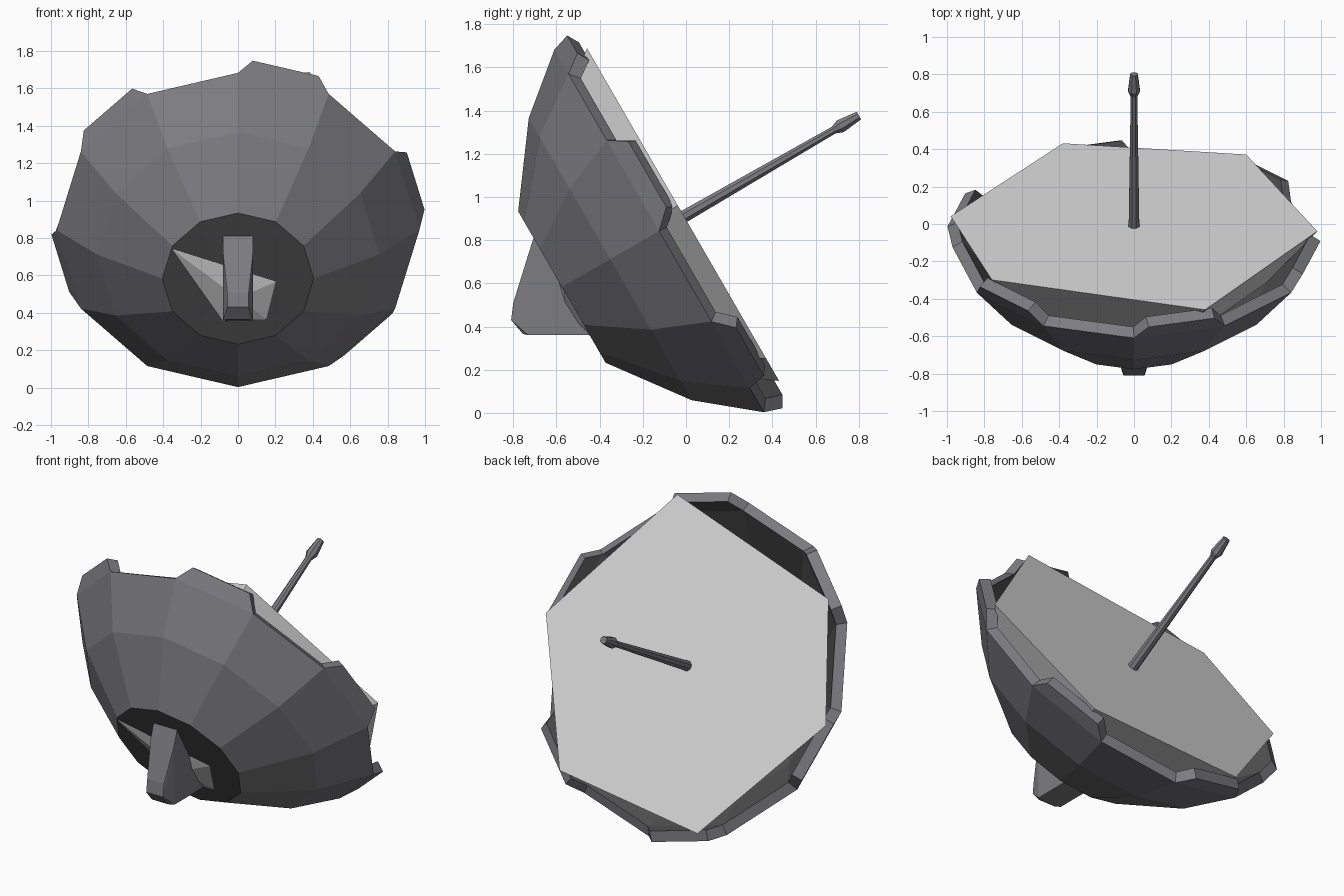
import bpy, bmesh
from math import sin, cos, radians, pi
from mathutils import Vector

if "Cube" in bpy.data.objects:
    bpy.data.objects.remove(bpy.data.objects["Cube"])

# Dish frame: x across, v up along the opening, a out along the 30 degree axis
CENTRE = Vector((0, 0, 0.915))
V = Vector((0, -0.5, 0.866))
A = Vector((0, 0.866, 0.5))


def place(x, v, a):
    return CENTRE + Vector((x, 0, 0)) + V * v + A * a


def polar(deg, r, a):
    return place(r * sin(radians(deg)), r * cos(radians(deg)), a)


def material(name, rgb):
    m = bpy.data.materials.new(name)
    m.diffuse_color = (*rgb, 1)
    m.use_nodes = True
    m.node_tree.nodes["Principled BSDF"].inputs["Base Color"].default_value = m.diffuse_color
    return m


GREY = material("metal grey", (0.205, 0.205, 0.22))
DARK = material("dark grey", (0.085, 0.085, 0.085))
LIGHT = material("light grey", (0.68, 0.68, 0.68))


def finish(bm, name, mats):
    me = bpy.data.meshes.new(name)
    bm.to_mesh(me)
    bm.free()
    for m in mats:
        me.materials.append(m)
    ob = bpy.data.objects.new(name, me)
    bpy.context.collection.objects.link(ob)
    return ob


def hull(points, name, mat):
    bm = bmesh.new()
    for p in points:
        bm.verts.new(p)
    res = bmesh.ops.convex_hull(bm, input=bm.verts[:])
    loose = [v for v in bm.verts if not v.link_faces]
    bmesh.ops.delete(bm, geom=loose, context='VERTS')
    bmesh.ops.recalc_face_normals(bm, faces=bm.faces[:])
    return finish(bm, name, [mat])


# Dish bowl: 12 sided rings, with a raised rim tooth on every second side
N = 12
bm = bmesh.new()
rings = [[bm.verts.new(polar(360 / N * k, r, a)) for k in range(N)]
         for r, a in ((0.405, -0.664), (0.755, -0.405), (0.97, -0.144))]
base = bm.faces.new(rings[0])
base.material_index = 1
for lo, hi in zip(rings, rings[1:]):
    for k in range(N):
        j = (k + 1) % N
        bm.faces.new((lo[k], lo[j], hi[j], hi[k]))
for k in range(0, N, 2):
    t0 = bm.verts.new(polar(30 * k + 4.5, 1.0, -0.06))
    t1 = bm.verts.new(polar(30 * k + 25.5, 1.0, -0.06))
    bm.faces.new((rings[2][k], rings[2][k + 1], t1, t0))
bmesh.ops.recalc_face_normals(bm, faces=bm.faces[:])
if base.normal.dot(A) > 0:
    bmesh.ops.reverse_faces(bm, faces=bm.faces[:])
bowl = finish(bm, "dish_bowl", [GREY, DARK])
sol = bowl.modifiers.new("thickness", 'SOLIDIFY')
sol.thickness = 0.065
sol.offset = -1
sol.material_offset = 1

# Light reflector: six sided front closing to a faceted back that pokes through the base
front = [(-0.98, -0.1), (-0.38, -0.88), (0.6, -0.76),
         (0.98, 0.06), (0.38, 0.9), (-0.76, 0.58)]
pts = [place(x, v, -0.01) for x, v in front]
pts += [place(x * 0.72, v * 0.72, -0.34) for x, v in front]
pts += [place(x, v, -0.665) for x, v in
        ((-0.35, 0.18), (0.2, -0.02), (0.15, -0.25), (-0.08, -0.26))]
pts.append(place(0.0, -0.1, -0.70))
hull(pts, "reflector", LIGHT)

# Feed rod with a flared tip
bm = bmesh.new()
S = 8
prev = None
for a, r in ((-0.02, 0.031), (0.79, 0.019), (0.825, 0.034), (0.925, 0.022)):
    ring = [bm.verts.new(place(r * cos(2 * pi * (i + .5) / S), r * sin(2 * pi * (i + .5) / S), a))
            for i in range(S)]
    if prev:
        for i in range(S):
            j = (i + 1) % S
            bm.faces.new((prev[i], prev[j], ring[j], ring[i]))
    else:
        bm.faces.new(ring)
    prev = ring
bm.faces.new(prev)
bmesh.ops.recalc_face_normals(bm, faces=bm.faces[:])
finish(bm, "feed_rod", [GREY])

# Rear mounting bracket: side profile (y, z, half width), narrower on its outer edge
profile = [(-0.70, 0.83, 0.08), (-0.735, 0.72, 0.08), (-0.80, 0.51, 0.057),
           (-0.81, 0.43, 0.057), (-0.755, 0.365, 0.057), (-0.73, 0.36, 0.08),
           (-0.42, 0.36, 0.08)]
hull([(s * w, y, z) for y, z, w in profile for s in (-1, 1)], "rear_bracket", GREY)
